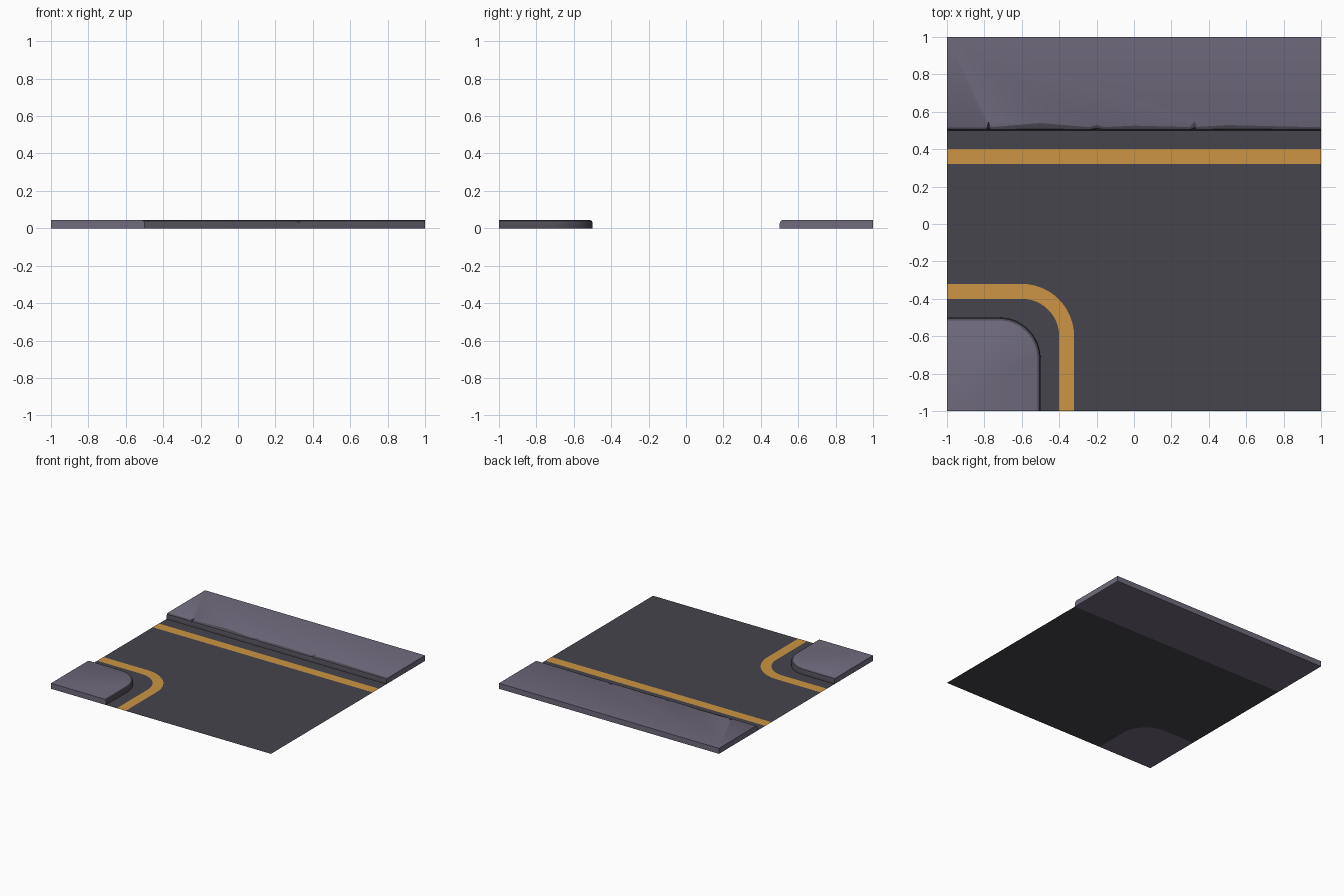
import bpy, bmesh, math

if "Cube" in bpy.data.objects:
    bpy.data.objects.remove(bpy.data.objects["Cube"])


def mat(name, hexcol):
    m = bpy.data.materials.new(name)
    lin = [(((hexcol >> s) & 255) / 255) ** 2.2 for s in (16, 8, 0)]
    m.diffuse_color = (*lin, 1)
    m.use_nodes = True
    m.node_tree.nodes["Principled BSDF"].inputs["Base Color"].default_value = m.diffuse_color
    return m


PAVING = mat("paving_purple_grey", 0x6F6A7B)
CURB = mat("curb_dark_grey", 0x504D56)
ASPHALT = mat("asphalt_grey", 0x46464D)
PAINT = mat("line_orange", 0xCB9446)
TOP = 0.045


def finish(name, bm, mats, recalc=True):
    if recalc:
        bmesh.ops.recalc_face_normals(bm, faces=bm.faces)
    me = bpy.data.meshes.new(name)
    bm.to_mesh(me)
    bm.free()
    for m in mats:
        me.materials.append(m)
    ob = bpy.data.objects.new(name, me)
    bpy.context.collection.objects.link(ob)
    return ob


def corner_line(edge, start, n=12):
    """Line from the left border, round a quarter turn, to the front border."""
    r = edge - start
    arc = [(start + r * math.sin(a), start + r * math.cos(a))
           for a in (math.pi / 2 * i / n for i in range(n + 1))]
    return [(-1, edge)] + arc + [(edge, -1)]


def flat(name, outlines, z, m):
    bm = bmesh.new()
    for pts in outlines:
        f = bm.faces.new([bm.verts.new((x, y, z)) for x, y in pts])
        f.normal_update()
        if f.normal.z < 0:
            f.normal_flip()
    return finish(name, bm, [m], recalc=False)


def pavement(name, rows, back):
    """Closed slab: rows of curb points from the ground up, plus back corners."""
    bm = bmesh.new()
    v = [[bm.verts.new(p) for p in row] for row in rows]
    lo = [bm.verts.new((x, y, 0)) for x, y in back]
    hi = [bm.verts.new((x, y, TOP)) for x, y in back]
    for a, b in zip(v, v[1:]):
        for i in range(len(a) - 1):
            bm.faces.new((a[i], a[i + 1], b[i + 1], b[i])).material_index = 1
    bm.faces.new(v[-1] + hi)
    bm.faces.new(v[0] + lo)
    bm.faces.new([r[0] for r in v] + [hi[-1], lo[-1]])
    bm.faces.new([r[-1] for r in v] + [hi[0], lo[0]])
    for i in range(len(back) - 1):
        bm.faces.new((lo[i], lo[i + 1], hi[i + 1], hi[i]))
    ob = finish(name, bm, [PAVING, CURB])
    bpy.ops.object.select_all(action='DESELECT')
    ob.select_set(True)
    bpy.context.view_layer.objects.active = ob
    bpy.ops.object.shade_smooth_by_angle(angle=math.radians(35))
    return ob


# Asphalt fills everything between the two pavements
flat("road", [[(-1, 0.5)] + corner_line(-0.5, -0.72) + [(1, -1), (1, 0.5)]], 0, ASPHALT)

# Painted lines just above the asphalt
flat("straight_line", [[(-1, 0.32), (1, 0.32), (1, 0.40), (-1, 0.40)]], 0.001, PAINT)
outer, inner = corner_line(-0.32, -0.6), corner_line(-0.40, -0.6)
flat("corner_line", [(outer[i], outer[i + 1], inner[i + 1], inner[i])
                     for i in range(len(outer) - 1)], 0.001, PAINT)

# Rounded corner pavement with softened curb edge
profile = [(0, 0), (0, 0.03), (0.005, 0.04), (0.016, TOP)]
pavement("corner_pavement",
         [[(x, y, z) for x, y in corner_line(-0.5 - d, -0.72)] for d, z in profile],
         [(-1, -1)])

# Long pavement with worn, chipped curb: x, lip set-back, top set-back
worn = [(-1, 0.003, 0.016), (-0.785, 0.003, 0.016), (-0.778, 0.012, 0.05),
        (-0.77, 0.003, 0.017), (-0.5, 0.006, 0.04), (-0.24, 0.003, 0.018),
        (-0.2, 0.010, 0.03), (-0.16, 0.003, 0.018), (0, 0.004, 0.026),
        (0.30, 0.003, 0.018), (0.325, 0.014, 0.05), (0.335, 0.003, 0.019),
        (0.5, 0.006, 0.029), (1, 0.003, 0.017)]
pavement("long_pavement",
         [[(x, 0.5, 0) for x, a, b in worn],
          [(x, 0.5 + a * 0.3, 0.028 - a) for x, a, b in worn],
          [(x, 0.5 + a + 0.002, 0.038) for x, a, b in worn],
          [(x, 0.5 + b, TOP) for x, a, b in worn]],
         [(1, 1), (-1, 1)])
